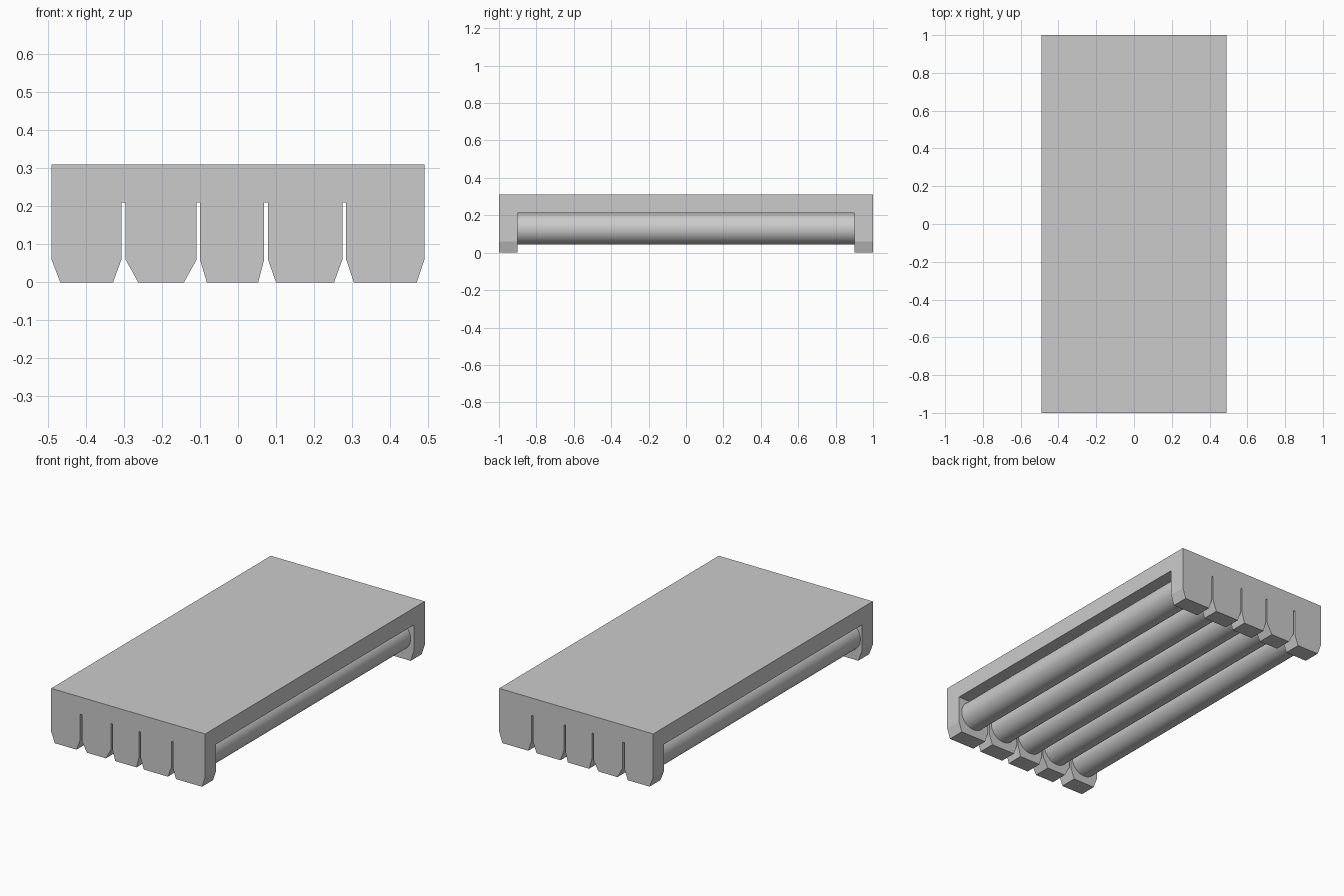
import bpy, bmesh, math

if "Cube" in bpy.data.objects:
    bpy.data.objects.remove(bpy.data.objects["Cube"])

Y_END, Y_IN = 1.0, 0.9
Z_TOP, Z_SLOT, Z_SHOULDER = 0.31, 0.21, 0.06
HALF_W = 0.491
# each foot: left side, left of sole, right of sole, right side
FEET = [(-HALF_W, -0.468, -0.329, -0.307),
        (-0.296, -0.263, -0.142, -0.109),
        (-0.100, -0.082, 0.053, 0.069),
        (0.079, 0.100, 0.253, 0.275),
        (0.285, 0.305, 0.471, HALF_W)]


def make_object(name, bm):
    bmesh.ops.recalc_face_normals(bm, faces=bm.faces[:])
    mesh = bpy.data.meshes.new(name)
    bm.to_mesh(mesh)
    bm.free()
    obj = bpy.data.objects.new(name, mesh)
    bpy.context.collection.objects.link(obj)
    return obj


def extrude_profile(name, points, y0, y1):
    bm = bmesh.new()
    face = bm.faces.new([bm.verts.new((x, y0, z)) for x, z in points])
    result = bmesh.ops.extrude_face_region(bm, geom=[face])
    moved = [v for v in result["geom"] if isinstance(v, bmesh.types.BMVert)]
    bmesh.ops.translate(bm, verts=moved, vec=(0, y1 - y0, 0))
    return make_object(name, bm)


# Frame: slotted comb profile along the whole length
profile = [(HALF_W, Z_TOP), (-HALF_W, Z_TOP)]
for i, (a, b, c, d) in enumerate(FEET):
    if i > 0:
        profile.append((a, Z_SLOT))
    profile += [(a, Z_SHOULDER), (b, 0), (c, 0), (d, Z_SHOULDER)]
    if i < len(FEET) - 1:
        profile.append((d, Z_SLOT))
frame = extrude_profile("frame", profile, -Y_END, Y_END)

# Opening between the two end plates
z = Z_SLOT + 0.002
cutter = extrude_profile("opening_cutter", [(-1, -0.2), (1, -0.2), (1, z), (-1, z)], -Y_IN, Y_IN)
cutter.hide_render = True
mod = frame.modifiers.new("opening", "BOOLEAN")
mod.operation = "DIFFERENCE"
mod.solver = "EXACT"
mod.object = cutter
bpy.context.view_layer.objects.active = frame
bpy.ops.object.modifier_apply(modifier=mod.name)
bpy.data.objects.remove(cutter, do_unlink=True)

# Rollers: one above each foot, running between the end plates
for i, (a, b, c, d) in enumerate(FEET):
    bpy.ops.mesh.primitive_cylinder_add(vertices=32, radius=0.083, depth=2 * Y_IN + 0.02,
                                        location=((a + d) / 2, 0, 0.127),
                                        rotation=(math.pi / 2, 0, 0))
    roller = bpy.context.object
    roller.name = f"roller_{i + 1}"
    bpy.ops.object.shade_smooth_by_angle(angle=math.radians(40))
